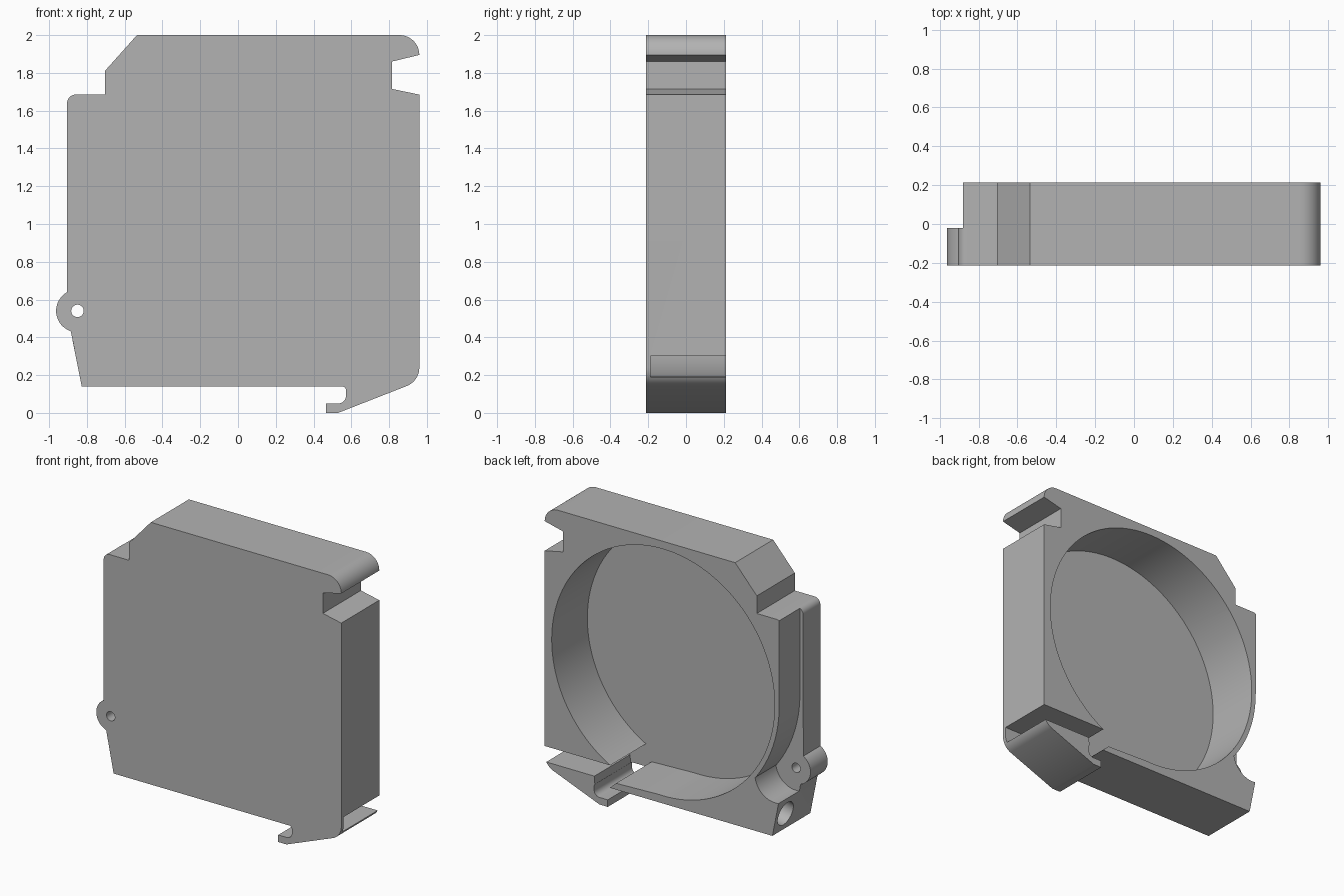
import bpy, bmesh, math
from mathutils import Matrix, Vector

cube = bpy.data.objects.get("Cube")
if cube:
    bpy.data.objects.remove(cube)

FRONT, BACK = -0.213, 0.213
FLOOR, STEP = -0.187, -0.02      # pocket floor and side step depths
POCKET = (0.03, 1.07)
LUG = (-0.85, 0.54)

grey = bpy.data.materials.new("housing grey")
grey.use_nodes = True
colour = (0.45, 0.45, 0.45, 1)
grey.diffuse_color = colour
grey.node_tree.nodes["Principled BSDF"].inputs["Base Color"].default_value = colour


def arc(centre, radius, start, end, steps=12):
    """Points on an arc in the xz plane, angles in degrees."""
    angles = [math.radians(start + (end - start) * i / steps) for i in range(steps + 1)]
    return [(centre[0] + radius * math.cos(a), centre[1] + radius * math.sin(a)) for a in angles]


def finish(name, bm):
    bmesh.ops.recalc_face_normals(bm, faces=bm.faces)
    mesh = bpy.data.meshes.new(name)
    bm.to_mesh(mesh)
    bm.free()
    mesh.materials.append(grey)
    obj = bpy.data.objects.new(name, mesh)
    bpy.context.collection.objects.link(obj)
    return obj


def extrude(name, outline, y0, y1):
    """Solid from an xz outline between two depths."""
    bm = bmesh.new()
    face = bm.faces.new([bm.verts.new((x, y0, z)) for x, z in outline])
    new = bmesh.ops.extrude_face_region(bm, geom=[face])["geom"]
    verts = [v for v in new if isinstance(v, bmesh.types.BMVert)]
    bmesh.ops.translate(bm, verts=verts, vec=(0, y1 - y0, 0))
    return finish(name, bm)


def disc(centre, radius, steps):
    return arc(centre, radius, 0, 360, steps)[:-1]


# Housing outline with hinge lug, top notch and rail hook
outline = [(-0.827, 0.14), (-0.885, 0.43)]
outline += arc(LUG, 0.113, 251, 120, 24)
outline += arc((-0.86, 1.64), 0.045, 180, 90, 8)
outline += [(-0.705, 1.685), (-0.705, 1.81), (-0.535, 2.0)]
outline += arc((0.855, 1.895), 0.105, 90, 0)
outline += [(0.815, 1.86), (0.815, 1.715), (0.96, 1.685)]
outline += arc((0.855, 0.24), 0.105, 0, -68, 10)
outline += [(0.53, 0.0), (0.465, 0.0), (0.465, 0.05)]
outline += arc((0.53, 0.092), 0.042, -90, 0, 8)
outline += arc((0.55, 0.118), 0.022, 0, 90, 6)
housing = extrude("housing", outline, FRONT, BACK)

# Round pocket opened from the back
pocket = extrude("pocket_cutter", disc(POCKET, 0.875, 128), FLOOR, 0.4)

# Slot that frees the spring clip at the lower corner
slot = extrude("clip_slot_cutter",
               [(1.1, 0.19), (1.1, 0.3), (0.03, 0.3), (0.03, 0.197), (0.4, 0.185),
                (0.47, 0.12), (0.565, 0.11), (0.57, 0.19)], FLOOR, 0.4)

# Side step that follows the pocket wall and clears the lug
recess = [(-1.1, 1.8), (-0.88, 1.8)]
recess += arc(POCKET, 0.91, 180, 217, 16)
recess += arc(LUG, 0.16, -8, -100, 14)
recess += [(-1.1, 0.38)]
side = extrude("side_step_cutter", recess, STEP, 0.4)

# Pin hole through the lug
pin = extrude("pin_hole_cutter", disc(LUG, 0.033, 32), -0.4, 0.4)

# Round socket in the sloping side of the lower corner
bm = bmesh.new()
bmesh.ops.create_cone(bm, cap_ends=True, segments=40, radius1=0.085, radius2=0.085, depth=0.7)
direction = Vector((1, 0, 0.19)).to_track_quat("Z", "Y").to_matrix().to_4x4()
bm.transform(Matrix.Translation((-0.86, 0.1, 0.26)) @ direction)
socket = finish("socket_cutter", bm)

for cutter in (pocket, slot, side, pin, socket):
    cutter.hide_render = True
    cutter.hide_viewport = False
    mod = housing.modifiers.new(cutter.name, "BOOLEAN")
    mod.operation = "DIFFERENCE"
    mod.solver = "EXACT"
    mod.object = cutter

# Apply the cuts, then remove the cutters
bpy.context.view_layer.objects.active = housing
for obj in bpy.context.selected_objects:
    obj.select_set(False)
housing.select_set(True)
for mod in list(housing.modifiers):
    bpy.ops.object.modifier_apply(modifier=mod.name)
for cutter in (pocket, slot, side, pin, socket):
    bpy.data.objects.remove(cutter)
bpy.ops.object.shade_smooth_by_angle(angle=math.radians(25))
